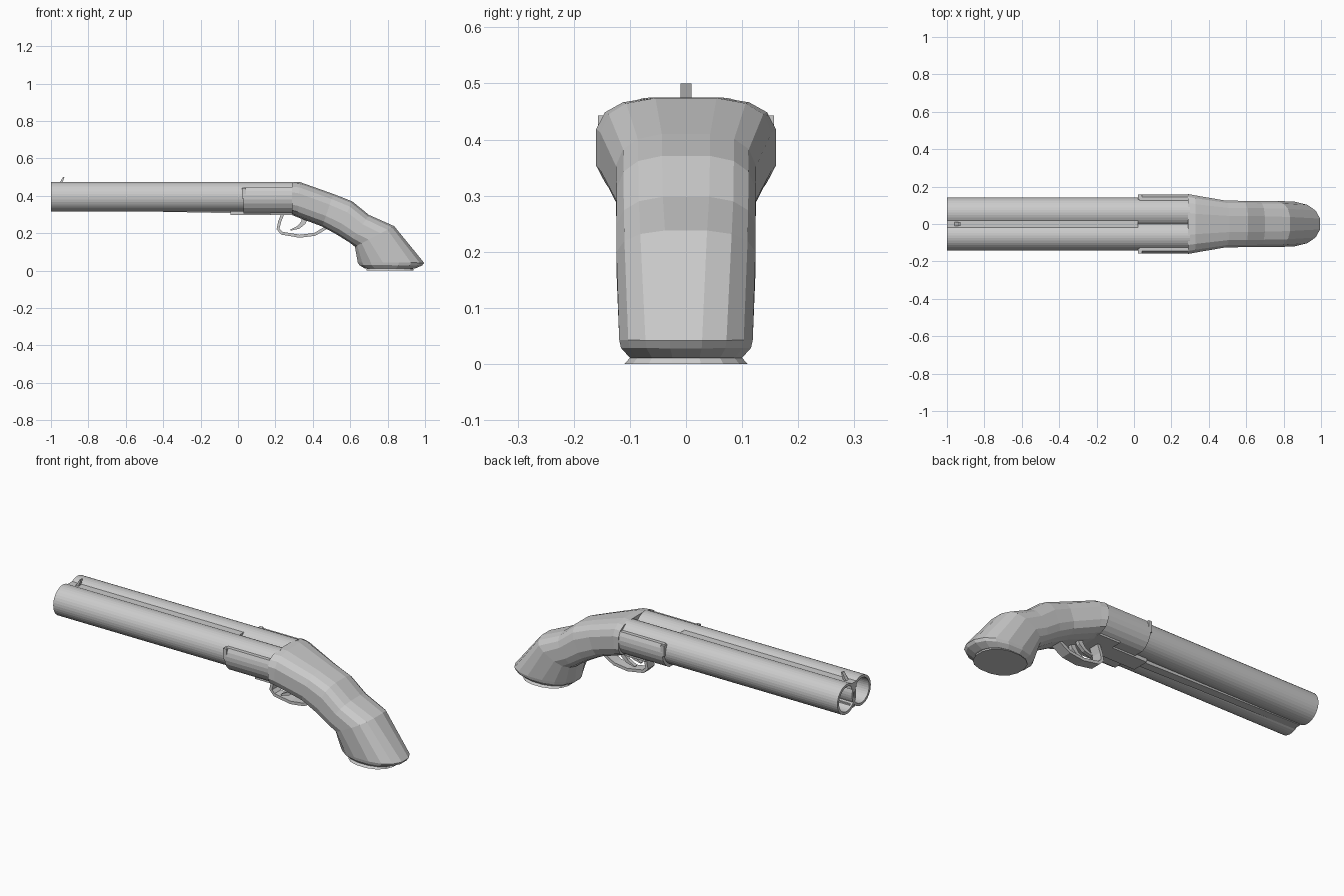
import bpy, bmesh, math

if "Cube" in bpy.data.objects:
    bpy.data.objects.remove(bpy.data.objects["Cube"])

grey = bpy.data.materials.new("plain grey")
grey.diffuse_color = (0.6, 0.6, 0.6, 1)
grey.use_nodes = True
grey.node_tree.nodes["Principled BSDF"].inputs["Base Color"].default_value = grey.diffuse_color


def make(name, verts, faces):
    me = bpy.data.meshes.new(name)
    me.from_pydata(verts, [], faces)
    bm = bmesh.new()
    bm.from_mesh(me)
    bmesh.ops.recalc_face_normals(bm, faces=bm.faces)
    bm.to_mesh(me)
    bm.free()
    me.materials.append(grey)
    ob = bpy.data.objects.new(name, me)
    bpy.context.collection.objects.link(ob)
    return ob


def loft(name, rings, cap=True, loop=False):
    """Skin a list of equal-length vertex rings."""
    n, m = len(rings[0]), len(rings)
    verts = [v for r in rings for v in r]
    faces = [(k * n + i, k * n + (i + 1) % n,
              (k + 1) % m * n + (i + 1) % n, (k + 1) % m * n + i)
             for k in range(m if loop else m - 1) for i in range(n)]
    if cap and not loop:
        faces += [tuple(range(n)), tuple(range((m - 1) * n, m * n))]
    return make(name, verts, faces)


def prism_y(name, pts, y0, y1):
    """Extrude an x-z outline sideways."""
    return loft(name, [[(x, y, z) for x, z in pts] for y in (y0, y1)])


def prism_x(name, pts, x0, x1):
    """Extrude a y-z outline lengthwise."""
    return loft(name, [[(x, y, z) for y, z in pts] for x in (x0, x1)])


def box(name, x0, x1, y0, y1, z0, z1):
    return prism_y(name, [(x0, z0), (x1, z0), (x1, z1), (x0, z1)], y0, y1)


def strip(name, path, thick, y0, y1):
    """Bar of given thickness following an x-z path."""
    left, right = [], []
    for i, (x, z) in enumerate(path):
        a, b = path[max(i - 1, 0)], path[min(i + 1, len(path) - 1)]
        dx, dz = b[0] - a[0], b[1] - a[1]
        s = thick[i] / 2 / math.hypot(dx, dz)
        left.append((x - dz * s, z + dx * s))
        right.append((x + dz * s, z - dx * s))
    rings = [[(l[0], y0, l[1]), (l[0], y1, l[1]), (r[0], y1, r[1]), (r[0], y0, r[1])]
             for l, r in zip(left, right)]
    return loft(name, rings)


# Twin hollow barrels
CY, CZ, R = 0.062, 0.395, 0.08


def circle(x, r, cy, n=36):
    return [(x, cy + r * math.cos(2 * math.pi * i / n),
             CZ + r * math.sin(2 * math.pi * i / n)) for i in range(n)]


for side, s in (("left", 1), ("right", -1)):
    c = s * CY
    loft("barrel_" + side, [circle(-1, R, c), circle(0.3, R, c),
                            circle(0.3, 0.066, c), circle(-1, 0.066, c)], loop=True)
    # Hinge pad at the front of each side plate
    box("hinge_pad_" + side, 0.022, 0.042, s * 0.13, s * 0.157, 0.385, 0.443)

# Ribs above and below, front sight
box("top_rib", -1, 0.022, -0.02, 0.02, 0.43, 0.462)
prism_y("lower_rib", [(-0.99, 0.35), (-0.99, 0.322), (-0.4, 0.315),
                      (0.03, 0.306), (0.03, 0.35)], -0.022, 0.022)
prism_y("front_sight", [(-0.965, 0.455), (-0.945, 0.455), (-0.928, 0.5), (-0.936, 0.5),
                        (-0.95, 0.476)], -0.01, 0.01)

# Receiver wrapped round the barrel sides, open on top
arc = [(CY + 0.096 * math.cos(math.radians(a)), CZ + 0.096 * math.sin(math.radians(a)))
       for a in (31, 18, 5, -8, -22, -38, -54, -68)]
prism_x("receiver", arc + [(-y, z) for y, z in reversed(arc)], 0.03, 0.3)
box("latch_plate", -0.04, 0.18, -0.045, 0.045, 0.297, 0.316)
box("receiver_floor", 0.17, 0.3, -0.1, 0.1, 0.297, 0.335)


# Stock and grip: (top x, z), (bottom x, z), half width, squareness
def section(top, bot, hw, e, n=16):
    out = []
    norm = math.cos(math.pi / n) ** e
    for i in range(n):
        a = 2 * math.pi * (i + 0.5) / n
        c, s = math.cos(a), math.sin(a)
        v = math.copysign(abs(c) ** e, c) / norm
        w = math.copysign(abs(s) ** e, s) / norm
        t = (1 - v) / 2
        out.append((top[0] + (bot[0] - top[0]) * t, hw * w,
                    top[1] + (bot[1] - top[1]) * t))
    return out


loft("stock", [section(*r) for r in (
    ((0.29, 0.475), (0.29, 0.297), 0.16, 0.62),
    ((0.33, 0.474), (0.32, 0.285), 0.153, 0.64),
    ((0.51, 0.41), (0.45, 0.236), 0.125, 0.66),
    ((0.61, 0.371), (0.53, 0.192), 0.124, 0.66),
    ((0.70, 0.298), (0.60, 0.148), 0.124, 0.68),
    ((0.835, 0.238), (0.625, 0.128), 0.124, 0.74),
    ((0.995, 0.042), (0.64, 0.045), 0.119, 0.88),
    ((0.985, 0.028), (0.648, 0.03), 0.116, 0.88),
    ((0.945, 0.011), (0.68, 0.011), 0.1, 0.88))])
loft("butt_cap", [section((0.935, 0.014), (0.69, 0.014), 0.097, 0.88),
                  section((0.94, 0.0), (0.685, 0.0), 0.11, 0.88)])

# Trigger guard and two triggers
guard = [(0.24, 0.305), (0.222, 0.26), (0.214, 0.222), (0.235, 0.2), (0.33, 0.184),
         (0.41, 0.194), (0.48, 0.235)]
strip("trigger_guard", guard, [0.016] * 7, -0.028, 0.028)
for side, s in (("left", 1), ("right", -1)):
    trigger = [(0.36, 0.29), (0.35, 0.258), (0.325, 0.233), (0.28, 0.216)]
    strip("trigger_" + side, trigger, [0.035, 0.026, 0.018, 0.006],
          s * 0.026 - 0.01, s * 0.026 + 0.01)
